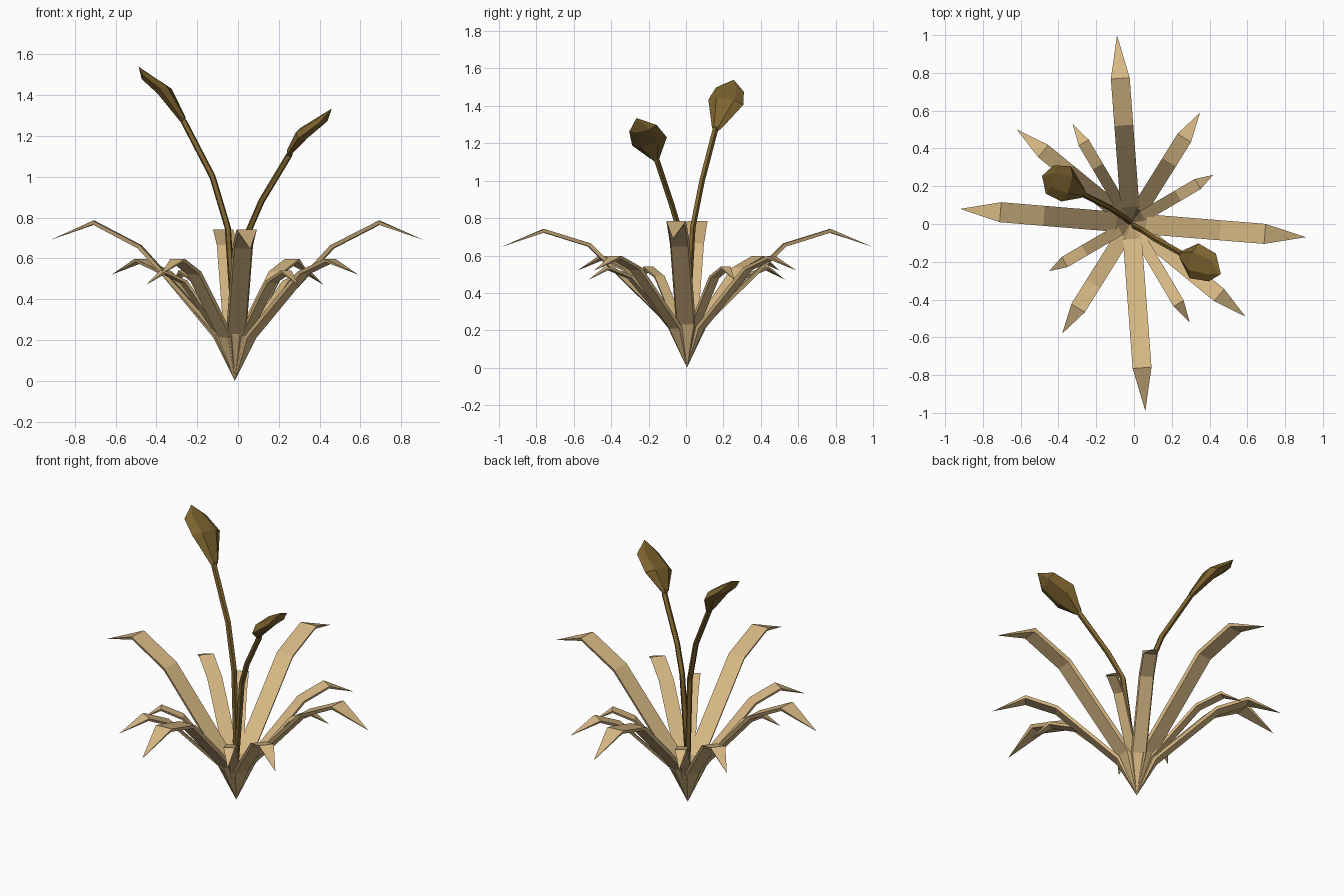
import bpy, bmesh, math
from mathutils import Vector

cube = bpy.data.objects.get("Cube")
if cube:
    bpy.data.objects.remove(cube, do_unlink=True)

CENTRE = Vector((-0.015, 0.005, 0))


def material(name, rgb):
    m = bpy.data.materials.new(name)
    m.use_nodes = True
    m.diffuse_color = (*rgb, 1)
    m.node_tree.nodes["Principled BSDF"].inputs["Base Color"].default_value = (*rgb, 1)
    return m


TAN = material("dry leaf tan", (0.68, 0.48, 0.23))
BROWN = material("stalk brown", (0.205, 0.125, 0.028))


def loft(name, start, rings, end, mat):
    """Skin a series of rings between two end points."""
    bm = bmesh.new()
    first, last = bm.verts.new(start), bm.verts.new(end)
    loops = [[bm.verts.new(p) for p in ring] for ring in rings]
    n = len(loops[0])
    for i in range(n):
        j = (i + 1) % n
        bm.faces.new((first, loops[0][j], loops[0][i]))
        bm.faces.new((last, loops[-1][i], loops[-1][j]))
        for a, b in zip(loops, loops[1:]):
            bm.faces.new((a[i], a[j], b[j], b[i]))
    bmesh.ops.recalc_face_normals(bm, faces=bm.faces)
    mesh = bpy.data.meshes.new(name)
    bm.to_mesh(mesh)
    bm.free()
    mesh.materials.append(mat)
    ob = bpy.data.objects.new(name, mesh)
    bpy.context.collection.objects.link(ob)
    return ob


def leaf(name, tip, profile, half, thick):
    """Bent blade from the root to the tip; profile lists (radius share, height)."""
    reach = Vector((*tip, 0)) - CENTRE
    side = Vector((-reach.y, reach.x, 0)).normalized()
    pts = [CENTRE + reach * r + Vector((0, 0, z)) for r, z in profile]
    rings = []
    for k in range(1, len(pts) - 1):
        along = ((pts[k] - pts[k - 1]).normalized() + (pts[k + 1] - pts[k]).normalized()).normalized()
        up = along.cross(side).normalized()
        if up.z < 0:
            up = -up
        w, low = side * half, up * thick
        rings.append([pts[k] + w, pts[k] - w, pts[k] - w * 0.85 - low, pts[k] + w * 0.85 - low])
    loft(name, pts[0], rings, pts[-1], TAN)


# Four long leaves, arched at the ends
SIDE_ARCH = [(0, 0), (0.085, 0.24), (0.51, 0.665), (0.765, 0.785), (1, 0.69)]
FRONT_ARCH = [(0, 0), (0.085, 0.24), (0.52, 0.665), (0.77, 0.742), (1, 0.645)]
leaf("long_leaf_left", (0.91, -0.07), SIDE_ARCH, 0.053, 0.02)
leaf("long_leaf_right", (-0.92, 0.08), SIDE_ARCH, 0.053, 0.02)
leaf("long_leaf_front", (0.06, -0.99), FRONT_ARCH, 0.05, 0.02)
leaf("long_leaf_back", (-0.09, 1.0), FRONT_ARCH, 0.05, 0.02)

# Middle and short leaves in the gaps
MIDDLE_ARCH = [(0, 0), (0.12, 0.22), (0.55, 0.535), (0.77, 0.598), (1, 0.52)]
SHORT_ARCH = [(0, 0), (0.14, 0.22), (0.57, 0.49), (0.81, 0.54), (1, 0.47)]
for i, tip in enumerate([(0.35, 0.59), (0.59, -0.49), (-0.38, -0.58), (-0.62, 0.5)]):
    leaf(f"middle_leaf_{i + 1}", tip, MIDDLE_ARCH, 0.042, 0.016)
for i, tip in enumerate([(0.42, 0.26), (0.295, -0.52), (-0.45, -0.25), (-0.325, 0.53)]):
    leaf(f"short_leaf_{i + 1}", tip, SHORT_ARCH, 0.031, 0.014)


def ring(c, along, across, half, thick, n):
    """Oval section square to the given direction."""
    along = along.normalized()
    u = (across - along * across.dot(along)).normalized()
    v = along.cross(u)
    turns = [2 * math.pi * i / n for i in range(n)]
    return [c + u * half * math.cos(t) + v * thick * math.sin(t) for t in turns]


def stalk(name, path, radius):
    pts = [Vector(p) for p in path]
    rings = [ring(pts[k], pts[k + 1] - pts[k - 1], Vector((0, 1, 0)), radius, radius, 5)
             for k in range(1, len(pts) - 1)]
    loft(name, pts[0], rings, pts[-1], BROWN)


def seed_head(name, path, across):
    """Flattened spade-shaped head on the end of a stalk."""
    pts = [Vector(p) for p in path]
    sizes = [(0.028, 0.018), (0.098, 0.034), (0.078, 0.024)]
    rings = [ring(p, pts[-1] - pts[0], Vector(across), h, t, 6)
             for p, (h, t) in zip(pts[1:], sizes)]
    loft(name, pts[0], rings, pts[-1], BROWN)


# Two bending stalks with heads
stalk("tall_stalk", [(-0.015, 0, 0.05), (-0.02, 0.01, 0.3), (-0.05, 0.035, 0.75),
                     (-0.125, 0.085, 1.0), (-0.265, 0.155, 1.27), (-0.29, 0.17, 1.32)], 0.016)
seed_head("tall_head", [(-0.26, 0.15, 1.25), (-0.273, 0.165, 1.285), (-0.36, 0.213, 1.42),
                        (-0.447, 0.235, 1.487), (-0.487, 0.255, 1.54)], (0.1, 1, 0.05))
stalk("short_stalk", [(-0.01, 0, 0.05), (0, -0.01, 0.3), (0.05, -0.035, 0.73),
                      (0.115, -0.08, 0.88), (0.25, -0.155, 1.105), (0.28, -0.17, 1.15)], 0.016)
seed_head("short_head", [(0.24, -0.15, 1.09), (0.255, -0.165, 1.125), (0.318, -0.195, 1.21),
                         (0.415, -0.23, 1.28), (0.46, -0.265, 1.335)], (-0.15, 1, -0.2))
